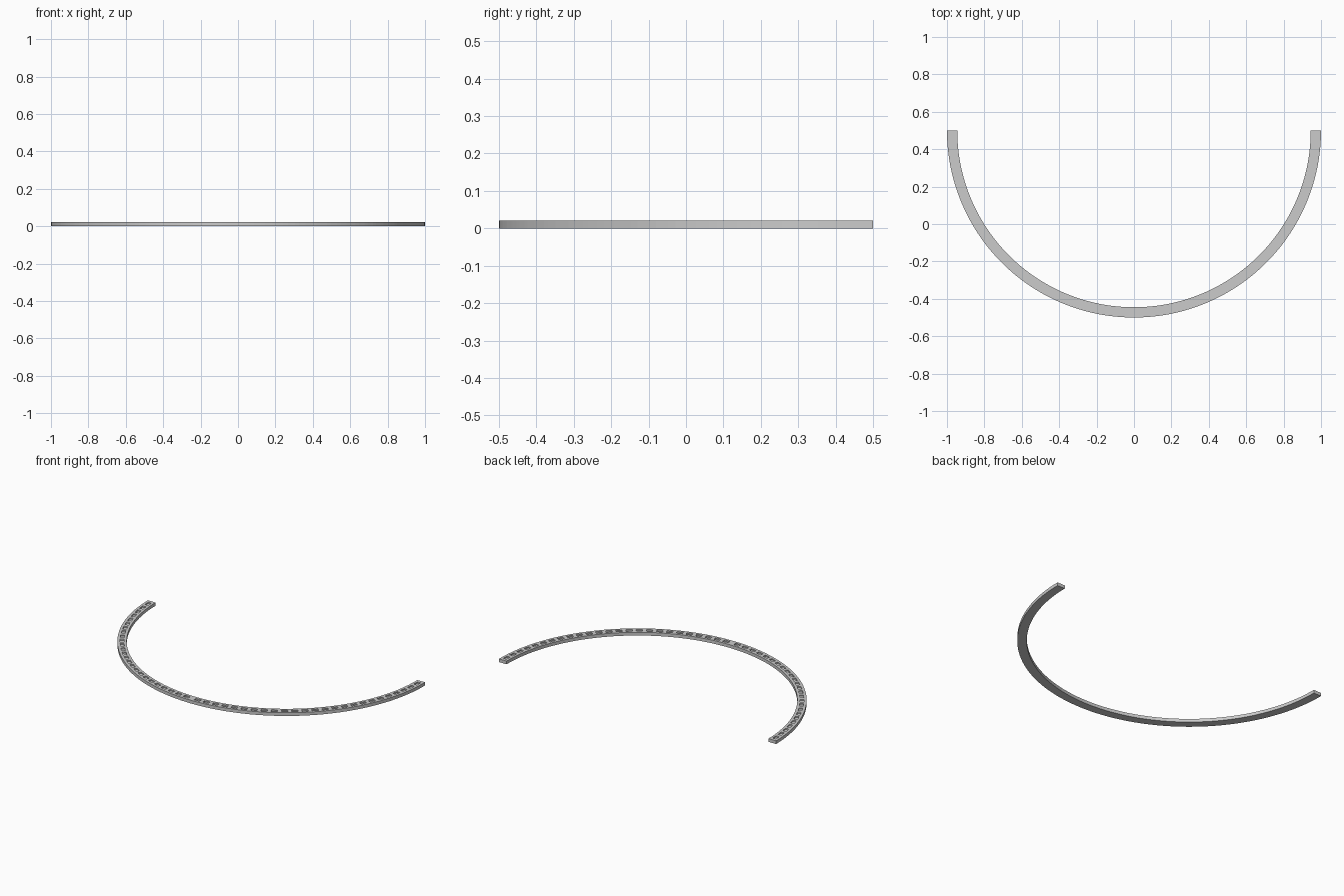
import bpy, bmesh
from math import cos, sin, radians

if "Cube" in bpy.data.objects:
    bpy.data.objects.remove(bpy.data.objects["Cube"])

R_IN, R_OUT, HEIGHT, DEPTH = 0.945, 1.0, 0.021, 0.008
SLOTS, SLOT_ANGLE, MARGIN = 25, 2.2, 1.25      # per quarter, in degrees
radii = [R_IN, 0.961, 0.984, R_OUT]

# angular stations: each slot has a start and an end
pitch = (90 - 2 * MARGIN - SLOT_ANGLE) / (SLOTS - 1)
angles = [180.0]
for base in (180, 270):
    for i in range(SLOTS):
        start = base + MARGIN + i * pitch
        angles += [start, start + SLOT_ANGLE]
    angles.append(base + 90)

# flat curved strip, remembering the slot cells
bm = bmesh.new()
rows = [[bm.verts.new((r * cos(radians(a)), 0.5 + r * sin(radians(a)), HEIGHT)) for r in radii]
        for a in angles]
slots = []
for i in range(len(rows) - 1):
    for j in range(3):
        f = bm.faces.new((rows[i][j], rows[i][j + 1], rows[i + 1][j + 1], rows[i + 1][j]))
        local = i if i <= 2 * SLOTS else i - 2 * SLOTS - 1
        if j == 1 and local % 2 == 1:
            slots.append(f)

# give the strip thickness
top = bm.faces[:]
boundary = [e for e in bm.edges if e.is_boundary]
under = bmesh.ops.duplicate(bm, geom=top)
for v in [g for g in under["geom"] if isinstance(g, bmesh.types.BMVert)]:
    v.co.z = 0
pairs = under["vert_map"]
for e in boundary:
    a, b = e.verts
    bm.faces.new((a, b, pairs[b], pairs[a]))

# sink the slots
for f in slots:
    res = bmesh.ops.extrude_face_region(bm, geom=[f])
    for v in [g for g in res["geom"] if isinstance(g, bmesh.types.BMVert)]:
        v.co.z -= DEPTH
    if f.is_valid:
        bm.faces.remove(f)

bmesh.ops.recalc_face_normals(bm, faces=bm.faces)
mesh = bpy.data.meshes.new("curved_slotted_rail")
bm.to_mesh(mesh)
bm.free()
rail = bpy.data.objects.new("curved_slotted_rail", mesh)
bpy.context.collection.objects.link(rail)
